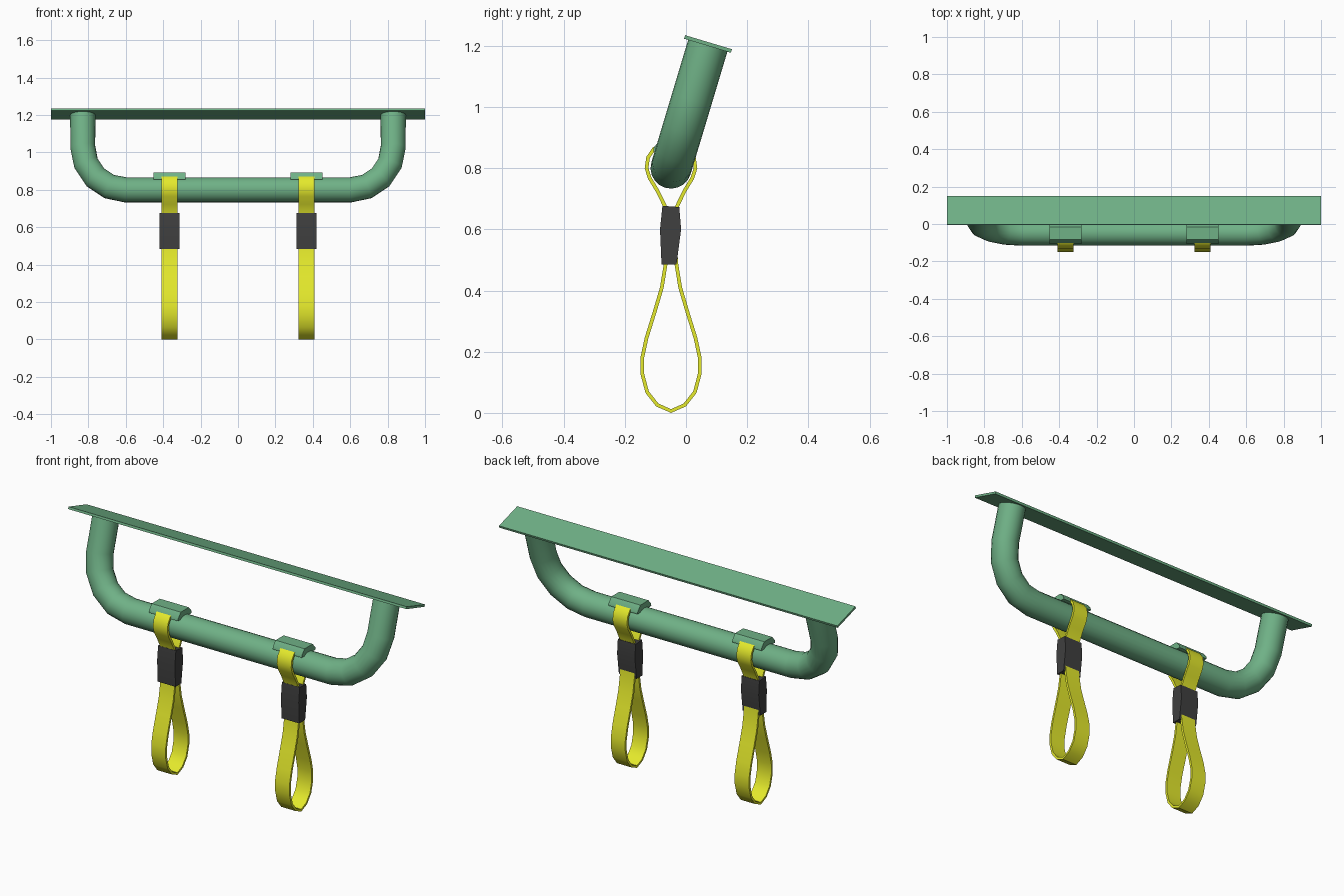
import bpy, bmesh, math
from mathutils import Vector

if "Cube" in bpy.data.objects:
    bpy.data.objects.remove(bpy.data.objects["Cube"])

CY, CZ = -0.049, 0.80                       # bar centre in the y-z plane
TILT = math.atan2(0.122, 0.406)             # lean of the whole frame
LEG = 0.424                                 # bar centre to mounting plate
R = 0.067


def material(name, rgb):
    m = bpy.data.materials.new(name)
    m.diffuse_color = (*rgb, 1)
    m.use_nodes = True
    m.node_tree.nodes["Principled BSDF"].inputs["Base Color"].default_value = m.diffuse_color
    return m


GREEN = material("green_paint", (0.16, 0.44, 0.24))
YELLOW = material("yellow_webbing", (0.78, 0.82, 0.025))
BLACK = material("dark_clamp", (0.05, 0.05, 0.05))


def finish(ob, mat, smooth=True):
    ob.data.materials.clear()
    ob.data.materials.append(mat)
    bpy.ops.object.select_all(action='DESELECT')
    ob.select_set(True)
    bpy.context.view_layer.objects.active = ob
    if smooth:
        bpy.ops.object.shade_smooth_by_angle(angle=math.radians(32))


def from_bmesh(name, bm, mat, smooth=True):
    bmesh.ops.recalc_face_normals(bm, faces=bm.faces)
    me = bpy.data.meshes.new(name)
    bm.to_mesh(me)
    bm.free()
    ob = bpy.data.objects.new(name, me)
    bpy.context.collection.objects.link(ob)
    finish(ob, mat, smooth)
    return ob


def prism(name, profile, cx, width, mat):
    """Extrude a closed (y, z) profile along x."""
    bm = bmesh.new()
    a, b = [[bm.verts.new((cx + s * width / 2, y, z)) for y, z in profile] for s in (-1, 1)]
    n = len(profile)
    bm.faces.new(a)
    bm.faces.new(b)
    for i in range(n):
        j = (i + 1) % n
        bm.faces.new((a[i], a[j], b[j], b[i]))
    return from_bmesh(name, bm, mat)


def band(name, path, cx, width, thick, mat):
    """Closed flat strap following a (y, z) loop."""
    bm = bmesh.new()
    n = len(path)
    pts = [Vector(p) for p in path]
    rings = []
    for i, p in enumerate(pts):
        t = ((p - pts[i - 1]).normalized() + (pts[(i + 1) % n] - p).normalized()).normalized()
        off = Vector((-t.y, t.x)) * thick / 2
        corners = ((-1, p + off), (1, p + off), (1, p - off), (-1, p - off))
        rings.append([bm.verts.new((cx + s * width / 2, q.x, q.y)) for s, q in corners])
    for i in range(n):
        a, b = rings[i], rings[(i + 1) % n]
        for k in range(4):
            m = (k + 1) % 4
            bm.faces.new((a[k], a[m], b[m], b[k]))
    return from_bmesh(name, bm, mat)


# Mounting plate
bpy.ops.mesh.primitive_cube_add(size=1, location=(0, 0.072, 1.206), rotation=(-TILT, 0, 0))
plate = bpy.context.object
plate.name = "mounting_plate"
plate.scale = (2.0, 0.16, 0.012)
finish(plate, GREEN, False)

# Bent handle tube: half path, mirrored
half = [(0.83, LEG)]
for i in range(5):
    a = math.radians(22.5 * i)
    half.append((0.60 + 0.23 * math.cos(a), 0.24 - 0.24 * math.sin(a)))
path = half + [(-x, v) for x, v in reversed(half)]
cu = bpy.data.curves.new("handle_tube", 'CURVE')
cu.dimensions = '3D'
cu.bevel_depth = R
cu.bevel_resolution = 8
cu.use_fill_caps = True
sp = cu.splines.new('POLY')
sp.points.add(len(path) - 1)
for p, (x, v) in zip(sp.points, path):
    p.co = (x, CY + v * math.sin(TILT), CZ + v * math.cos(TILT), 1)
tube = bpy.data.objects.new("handle_tube", cu)
bpy.context.collection.objects.link(tube)
tube.select_set(True)
bpy.context.view_layer.objects.active = tube
bpy.ops.object.convert(target='MESH')
tube = bpy.context.object
finish(tube, GREEN)

# Half outline of the strap loop: bottom of the grip up to the top of the bar
side = [(0.045, 0.026), (0.078, 0.068), (0.094, 0.128), (0.094, 0.18), (0.08, 0.245),
        (0.052, 0.335), (0.03, 0.41), (0.017, 0.49), (0.012, 0.58), (0.017, 0.67),
        (0.045, 0.727), (0.07, 0.768), (0.08, 0.80), (0.075, 0.835), (0.056, 0.863),
        (0.03, 0.877)]
loop = ([(CY, 0.006)] + [(CY + d, z) for d, z in side] + [(CY, 0.880)]
        + [(CY - d, z) for d, z in reversed(side)])

# Dark clamp and bar cap outlines
clamp = [(-0.077, 0.677), (-0.022, 0.673), (-0.016, 0.60), (-0.031, 0.485),
         (-0.08, 0.485), (-0.085, 0.60)]
cap = [(CY + d, CZ + h) for d, h in ((-0.058, 0.055), (-0.056, 0.068), (-0.034, 0.094),
                                     (0.034, 0.094), (0.056, 0.068), (0.058, 0.055))]

# Hanging straps
for s, label in ((-1, "left"), (1, "right")):
    x = 0.366 * s
    band(label + "_strap", loop, x, 0.085, 0.012, YELLOW)
    prism(label + "_strap_clamp", clamp, x, 0.105, BLACK)
    prism(label + "_bar_cap", cap, x, 0.172, GREEN)
